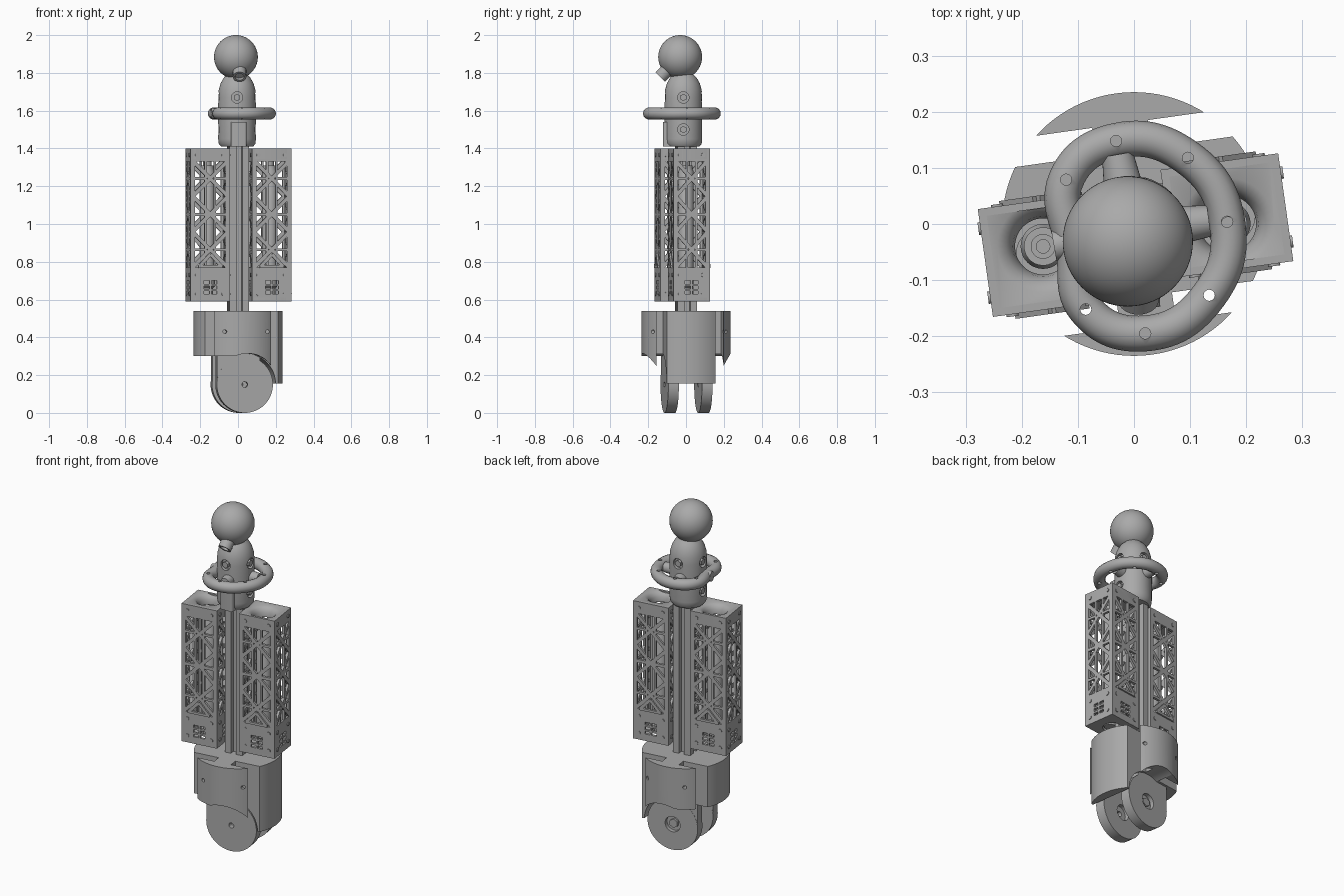
import bpy, bmesh, math
from mathutils import Matrix, Vector

old = bpy.data.objects.get("Cube")
if old:
    bpy.data.objects.remove(old)

grey = bpy.data.materials.new("plain_grey")
grey.use_nodes = True
grey.diffuse_color = (0.4, 0.4, 0.4, 1)
grey.node_tree.nodes["Principled BSDF"].inputs["Base Color"].default_value = (0.4, 0.4, 0.4, 1)

TILT = Matrix.Rotation(math.radians(8), 4, 'Z')
Move, Turn = Matrix.Translation, Matrix.Rotation
parts = []


def finish(bm, name, keep=True):
    bmesh.ops.recalc_face_normals(bm, faces=bm.faces)
    me = bpy.data.meshes.new(name)
    bm.to_mesh(me)
    bm.free()
    me.materials.append(grey)
    ob = bpy.data.objects.new(name, me)
    bpy.context.scene.collection.objects.link(ob)
    if keep:
        parts.append(ob)
    return ob


def add_box(bm, lo, hi, m=Matrix()):
    lo, hi = Vector(lo), Vector(hi)
    size = Matrix.Diagonal((*(hi - lo), 1))
    return bmesh.ops.create_cube(bm, size=1, matrix=m @ Move((lo + hi) / 2) @ size)["verts"]


def add_rod(bm, a, b, r, r2=None, seg=32):
    a, b = Vector(a), Vector(b)
    q = (b - a).to_track_quat('Z', 'Y').to_matrix().to_4x4()
    bmesh.ops.create_cone(bm, cap_ends=True, segments=seg, radius1=r, radius2=r if r2 is None else r2,
                          depth=(b - a).length, matrix=Move((a + b) / 2) @ q)


def box(name, lo, hi, bevel=0, keep=True):
    bm = bmesh.new()
    add_box(bm, lo, hi)
    if bevel:
        edges = [e for e in bm.edges if abs(e.verts[0].co.z - e.verts[1].co.z) > 0.01]
        bmesh.ops.bevel(bm, geom=edges, offset=bevel, segments=4, affect='EDGES', profile=0.5)
    return finish(bm, name, keep)


def rod(name, a, b, r, keep=True, seg=32):
    bm = bmesh.new()
    add_rod(bm, a, b, r, seg=seg)
    return finish(bm, name, keep)


def lathe(name, profile, centre=(0, 0), keep=True):
    bm = bmesh.new()
    vs = [bm.verts.new((r, 0, z)) for r, z in profile]
    edges = [bm.edges.new(p) for p in zip(vs, vs[1:])]
    bmesh.ops.spin(bm, geom=vs + edges, axis=(0, 0, 1), cent=(0, 0, 0), angle=math.tau, steps=48)
    bmesh.ops.remove_doubles(bm, verts=bm.verts, dist=1e-5)
    bmesh.ops.translate(bm, verts=bm.verts, vec=(*centre, 0))
    return finish(bm, name, keep)


def cut(ob, *cutters):
    for c in cutters:
        mod = ob.modifiers.new("cut", 'BOOLEAN')
        mod.operation, mod.solver, mod.object = 'DIFFERENCE', 'EXACT', c
        bpy.context.view_layer.objects.active = ob
        bpy.ops.object.modifier_apply(modifier=mod.name)
        bpy.data.objects.remove(c)


# Lower housing: slotted drum with an outer cover plate front and back
housing = rod("lower_housing", (0, 0, 0.155), (0, 0, 0.54), 0.235, seg=96)
for sy in (-1, 1):
    for sx in (-1, 1):
        xs, ys = sorted((sx * 0.05, sx * 0.3)), sorted((sy * 0.13, sy * 0.18))
        cut(housing, box("slot", (xs[0], ys[0], 0.1), (xs[1], ys[1], 0.6), keep=False))
    for x in (-0.1, 0.13):
        cut(housing, rod("screw_hole", (x, sy * 0.15, 0.43), (x, sy * 0.3, 0.43), 0.01, False, 16))
cut(housing, box("left_relief", (-0.3, -0.3, 0.1), (0.02, 0.3, 0.3), keep=False),
    rod("fork_relief", (0.02, -0.3, 0.152), (0.02, 0.3, 0.152), 0.163, False, 64))

# Fork prongs with pivot holes
for name, y in (("front_prong", -0.09), ("back_prong", 0.09)):
    prong = rod(name, (0.02, y - 0.028, 0.15), (0.02, y + 0.028, 0.15), 0.15, seg=64)
    neck = box(name + "_neck", (-0.128, y - 0.027, 0.15), (0.1, y + 0.027, 0.33))
    for ob in (prong, neck):
        cut(ob, rod("pivot", (0.02, y - 0.1, 0.15), (0.02, y + 0.1, 0.15), 0.015, False),
            rod("counterbore", (0.02, y + 0.005, 0.15), (0.02, y + 0.1, 0.15), 0.045, False))
bm = bmesh.new()
add_rod(bm, (0.02, 0.08, 0.15), (0.02, 0.108, 0.15), 0.026, seg=6)
finish(bm, "pivot_bolt")

# Grooved central column
column = box("central_column", (-0.052, -0.052, 0.4), (0.052, 0.052, 1.43))
for k in range(4):
    groove = box("groove", (-0.016, -0.1, 0.54), (0.016, -0.024, 1.5), keep=False)
    groove.data.transform(Turn(k * math.pi / 2, 4, 'Z'))
    cut(column, groove)

# Lattice cages on both sides
HX, HY, Z0, Z1, T = 0.106, 0.097, 0.59, 1.40, 0.014


def strut(bm, m, a, b, w):
    (u0, z0), (u1, z1) = a, b
    length, ang = math.hypot(u1 - u0, z1 - z0), math.atan2(z1 - z0, u1 - u0)
    mm = m @ Move(((u0 + u1) / 2, 0, (z0 + z1) / 2)) @ Turn(-ang, 4, 'Y')
    add_box(bm, (-length / 2, 0, -w / 2), (length / 2, T, w / 2), mm)


def wall(bm, m, half):
    e = half - 0.012
    for s in (-1, 1):
        strut(bm, m, (s * e, Z0), (s * e, Z1), 0.024)
        strut(bm, m, (s * 0.025, 0.77), (s * 0.025, 1.34), 0.012)
    strut(bm, m, (-half, 1.365), (half, 1.365), 0.07)
    # Vented lower band
    strut(bm, m, (-half, 0.61), (half, 0.61), 0.04)
    strut(bm, m, (-half, 0.735), (half, 0.735), 0.07)
    for s in (-1, 1):
        strut(bm, m, (s * 0.065, 0.62), (s * 0.065, 0.71), 0.06)
    strut(bm, m, (0, 0.62), (0, 0.71), 0.01)
    for z in (0.65, 0.678):
        strut(bm, m, (-0.04, z), (0.04, z), 0.01)
    # Diagonal bracing
    bays = 3
    h = (1.335 - 0.77) / bays
    for i in range(bays):
        z = 0.77 + i * h
        for s in (-1, 1):
            strut(bm, m, (-s * e, z), (s * e, z + h), 0.02)
            strut(bm, m, (s * e, z + h / 2), (s * 0.02, z + h / 2), 0.014)
    strut(bm, m, (-e, 1.05), (e, 1.05), 0.016)
    # Corner bolts
    for s in (-1, 1):
        for z in (0.63, 0.73, 1.365):
            p = m @ Vector((s * (half - 0.035), -0.004, z))
            add_rod(bm, p, m @ Vector((s * (half - 0.035), 0.004, z)), 0.011, seg=12)


flare = [(0, 1.3), (0.05, 1.3), (0.05, 1.35), (0.054, 1.372), (0.065, 1.39), (0.085, 1.402), (0, 1.402)]
inner = [(0, 0.6), (0.03, 0.6), (0.03, 0.66), (0.04, 0.67), (0.04, 1.28), (0.034, 1.29),
         (0.034, 1.31), (0.022, 1.31), (0.022, 1.335), (0.012, 1.335), (0.012, 1.32), (0, 1.32)]
for side, flip in (("right", 0), ("left", math.pi)):
    bm = bmesh.new()
    for k in range(4):
        half, off = (HX, HY) if k % 2 == 0 else (HY, HX)
        wall(bm, Turn(k * math.pi / 2, 4, 'Z') @ Move((0, -off, 0)), half)
    # Small wedge ledges on front and back
    for s in (-1, 1):
        for u in (-1, 1):
            strut(bm, Move((0, s * (HY + 0.002) - T / 2, 0)), (u * 0.06, 0.775), (0, 0.84), 0.018)
        strut(bm, Move((0, s * (HY + 0.002) - T / 2, 0)), (-0.065, 0.775), (0.065, 0.775), 0.014)
    cage = finish(bm, side + "_cage")
    cap = box(side + "_cage_cap", (-HX, -HY, 1.345), (HX, HY, Z1), 0.015)
    cut(cap, lathe("funnel", flare, (0, 0.015), False))
    base = box(side + "_cage_base", (-HX, -HY, Z0), (HX, HY, Z0 + 0.02), 0.01)
    cut(base, rod("base_hole", (0, 0, 0.5), (0, 0, 0.7), 0.05, False))
    tube = lathe(side + "_inner_tube", inner, (0, 0.015))
    for ob in (cage, cap, base, tube):
        ob.data.transform(Move((0, -0.02, 0)) @ Turn(flip, 4, 'Z') @ Move((-0.166, -0.012, 0)))

# Everything so far shares the same slight twist
for ob in parts:
    ob.data.transform(TILT)

# Neck with recessed bolts
CX, CY = -0.005, -0.014
neck = lathe("neck", [(0, 1.41), (0.085, 1.41), (0.097, 1.425), (0.1, 1.45), (0.1, 1.67), (0.097, 1.71),
                      (0.087, 1.745), (0.07, 1.775), (0.045, 1.80), (0, 1.80)], (CX, CY))
for k in range(4):
    d = Vector((math.sin(k * math.pi / 2), -math.cos(k * math.pi / 2), 0))
    for z in (1.67, 1.5):
        if z < 1.6 and k % 2 == 0:
            continue
        c = Vector((CX, CY, z))
        cut(neck, rod("recess", c + d * 0.08, c + d * 0.14, 0.03, False))
        rod("neck_bolt", c + d * 0.07, c + d * 0.098, 0.019, seg=6)
key = box("neck_key", (-0.036, -0.122, 1.41), (0.046, -0.06, 1.54), 0.012)

# Hand ring with drilled holes and spokes
pts = [(-0.032, 0.148), (0.096, 0.118), (0.166, 0.004), (0.134, -0.127),
       (0.02, -0.195), (-0.086, -0.152), (-0.107, -0.045), (-0.121, 0.079)]
cu = bpy.data.curves.new("ring_path", 'CURVE')
cu.dimensions = '3D'
cu.bevel_depth, cu.bevel_resolution, cu.resolution_u = 0.032, 5, 12
sp = cu.splines.new('BEZIER')
sp.bezier_points.add(len(pts) - 1)
sp.use_cyclic_u = True
for bp, (x, y) in zip(sp.bezier_points, pts):
    bp.co = (x, y, 1.585)
    bp.handle_left_type = bp.handle_right_type = 'AUTO'
path = bpy.data.objects.new("ring_path", cu)
bpy.context.scene.collection.objects.link(path)
bpy.context.view_layer.update()
bm = bmesh.new()
bm.from_mesh(path.evaluated_get(bpy.context.evaluated_depsgraph_get()).to_mesh())
bpy.data.objects.remove(path)
ring = finish(bm, "hand_ring")
for i, (x, y) in enumerate(pts):
    if i != 6:
        cut(ring, rod("ring_hole", (x, y, 1.5), (x, y, 1.7), 0.01, False, 16))
for ang in (100, 8, -80, 190):
    a = math.radians(ang)
    d = Vector((math.cos(a), math.sin(a), 0))
    bm = bmesh.new()
    add_rod(bm, Vector((CX, CY, 1.585)) + d * 0.07, Vector((CX, CY, 1.585)) + d * 0.14, 0.036, 0.028)
    finish(bm, "ring_spoke")

# Ball top and spout
bm = bmesh.new()
bmesh.ops.create_uvsphere(bm, u_segments=64, v_segments=32, radius=0.116, matrix=Move((-0.011, -0.031, 1.884)))
finish(bm, "ball_top")
spout = rod("spout", (0.008, -0.08, 1.835), (0.008, -0.136, 1.779), 0.036)
cut(spout, rod("bore", (0.008, -0.126, 1.789), (0.008, -0.16, 1.755), 0.024, False))

# Smooth shading with sharp edges kept
bpy.ops.object.select_all(action='DESELECT')
for ob in parts:
    ob.select_set(True)
bpy.context.view_layer.objects.active = parts[0]
bpy.ops.object.shade_smooth_by_angle(angle=math.radians(35))
